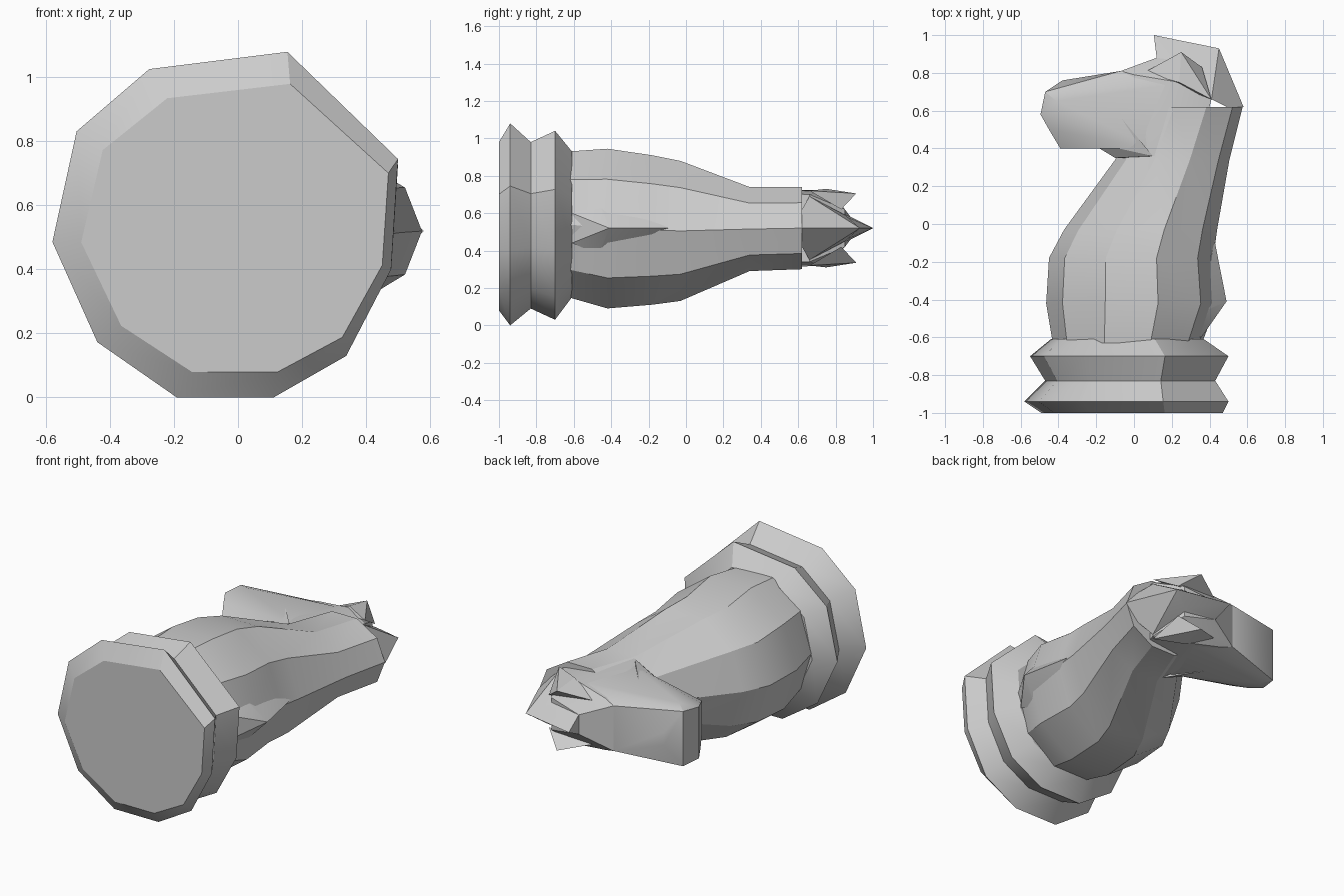
import bpy, bmesh, math

cube = bpy.data.objects.get("Cube")
if cube:
    bpy.data.objects.remove(cube)

MID = 0.52  # height of the symmetry plane of the neck and head

stone = bpy.data.materials.new("pale_grey")
stone.use_nodes = True
stone.diffuse_color = (0.6, 0.6, 0.6, 1)
stone.node_tree.nodes["Principled BSDF"].inputs["Base Color"].default_value = (0.6, 0.6, 0.6, 1)


def finish(bm, name, angle=30):
    bmesh.ops.recalc_face_normals(bm, faces=bm.faces)
    mesh = bpy.data.meshes.new(name)
    bm.to_mesh(mesh)
    bm.free()
    mesh.materials.append(stone)
    obj = bpy.data.objects.new(name, mesh)
    bpy.context.collection.objects.link(obj)
    bpy.ops.object.select_all(action='DESELECT')
    obj.select_set(True)
    bpy.context.view_layer.objects.active = obj
    bpy.ops.object.shade_smooth_by_angle(angle=math.radians(angle))
    return obj


def loft(name, outline, sections):
    """Fit a unit outline into the box (y, x0, x1, z0, z1) of every section."""
    bm = bmesh.new()
    rings = []
    for y, x0, x1, z0, z1 in sections:
        rings.append([bm.verts.new((x0 + u * (x1 - x0), y, z0 + v * (z1 - z0)))
                      for u, v in outline])
    n = len(outline)
    for a, b in zip(rings, rings[1:]):
        for i in range(n):
            j = (i + 1) % n
            bm.faces.new((a[i], a[j], b[j], b[i]))
    bm.faces.new(rings[0])
    bm.faces.new(rings[-1])
    return finish(bm, name)


def hull(name, points, sides=(1, -1)):
    """Convex block from (x, y, half width) points on the chosen sides."""
    bm = bmesh.new()
    for x, y, w in points:
        for s in sides if w else (1,):
            bm.verts.new((x, y, MID + s * w))
    out = bmesh.ops.convex_hull(bm, input=bm.verts)
    loose = {g for g in out["geom_interior"] if isinstance(g, bmesh.types.BMVert)}
    bmesh.ops.delete(bm, geom=list(loose), context='VERTS')
    return finish(bm, name, 25)


# Uneven ten-sided base with two turned mouldings
base_outline = [(.68, 1), (1, .69), (.98, .37), (.85, .12), (.64, 0),
                (.36, 0), (.13, .16), (0, .45), (.07, .77), (.28, .95)]
loft("base", base_outline, [
    (-1.0, -.49, .47, .08, .98),
    (-.94, -.58, .5, 0, 1.08),
    (-.83, -.47, .43, .09, .98),
    (-.7, -.55, .5, .03, 1.04),
    (-.61, -.44, .37, .15, .93)])

# Body and neck with a ridge along the mane
round_outline = [(.5 + .5 * math.cos(math.tau * i / 10),
                  .5 + .525 * math.sin(math.tau * i / 10)) for i in range(10)]
loft("body", round_outline, [
    (-.63, -.43, .36, .15, .93),
    (-.42, -.465, .44, .09, .945),
    (-.18, -.45, .42, .11, .91),
    (-.03, -.37, .44, .13, .88),
    (.34, -.1, .505, .29, .74),
    (.62, .02, .575, .3, .74)])

# Lower end of the mane
hull("mane_end", [(.49, -.41, 0), (.39, -.45, .11), (.36, -.47, .14),
                  (.35, -.61, .08), (.425, -.08, 0), (.2, -.4, 0)])

# Head
hull("skull", [(-.07, .81, .14), (0, .79, .16), (.24, .75, .2), (.1, .36, .215),
               (-.1, .35, .1), (.41, .66, .18), (.12, .88, .06), (.33, .35, .19),
               (.33, .85, .1)])
hull("muzzle", [(-.47, .7, .17), (-.41, .65, .19), (-.495, .58, .16),
                (-.45, .5, .14), (-.39, .4, .1), (-.24, .435, .11),
                (-.38, .76, .04), (-.07, .81, .14), (.1, .4, .2), (.2, .74, .19)])
hull("jaw", [(-.24, .435, .1), (-.1, .35, .1), (.1, .36, .215), (-.1, .6, .19)])

# Crest and forelock
hull("crest", [(.45, .93, 0), (.12, .88, .06), (.35, .85, .07), (.58, .62, 0),
               (.41, .66, .17), (.49, .62, .1)])
hull("forelock", [(.105, 1.0, 0), (.45, .93, 0), (.12, .88, .06), (.35, .86, .06)])

# Ears
for side, label in ((1, "upper"), (-1, "lower")):
    hull(label + "_ear", [(.25, .91, .185), (.24, .75, .21), (.41, .66, .2),
                          (.36, .83, .1), (.05, .8, .13)], (side,))
